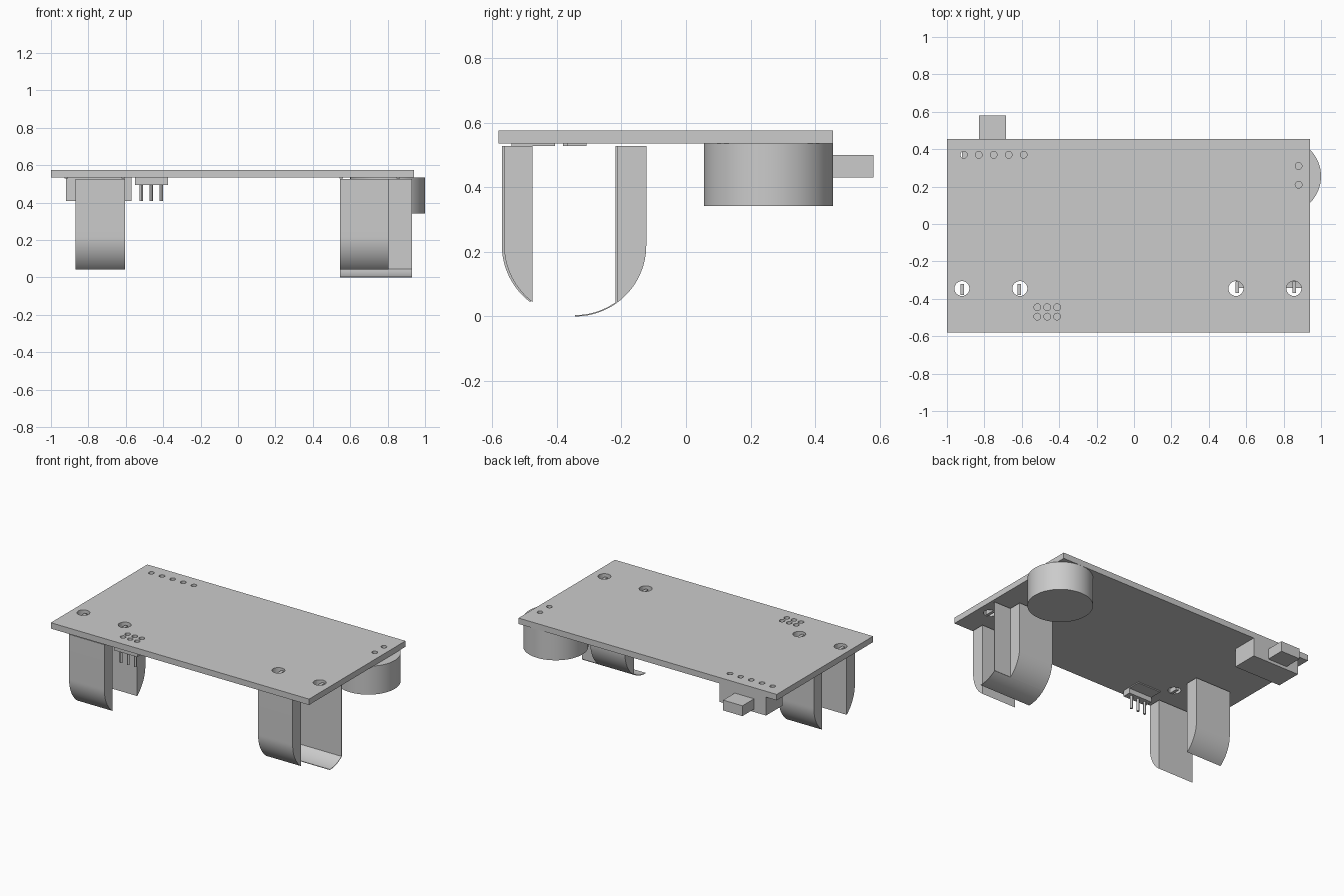
import bpy, bmesh, math
from mathutils import Matrix

cube = bpy.data.objects.get("Cube")
if cube:
    bpy.data.objects.remove(cube, do_unlink=True)

grey = bpy.data.materials.new("plain_grey")
grey.use_nodes = True
COLOR = (0.6, 0.6, 0.6, 1)
grey.diffuse_color = COLOR
grey.node_tree.nodes["Principled BSDF"].inputs["Base Color"].default_value = COLOR


def finish(name, bm, smooth=False):
    bmesh.ops.recalc_face_normals(bm, faces=bm.faces)
    mesh = bpy.data.meshes.new(name)
    bm.to_mesh(mesh)
    bm.free()
    mesh.materials.append(grey)
    obj = bpy.data.objects.new(name, mesh)
    bpy.context.collection.objects.link(obj)
    if smooth:
        bpy.ops.object.select_all(action='DESELECT')
        obj.select_set(True)
        bpy.context.view_layer.objects.active = obj
        bpy.ops.object.shade_smooth_by_angle(angle=math.radians(30))
    return obj


def box(name, x0, x1, y0, y1, z0, z1):
    bm = bmesh.new()
    place = Matrix.Translation(((x0 + x1) / 2, (y0 + y1) / 2, (z0 + z1) / 2))
    bmesh.ops.create_cube(bm, size=1, matrix=place @ Matrix.Diagonal((x1 - x0, y1 - y0, z1 - z0, 1)))
    return finish(name, bm)


def add_cylinder(bm, x, y, z0, z1, r, sides):
    bmesh.ops.create_cone(bm, cap_ends=True, segments=sides, radius1=r, radius2=r,
                          depth=z1 - z0, matrix=Matrix.Translation((x, y, (z0 + z1) / 2)))


def extrude_x(name, outline, x0, x1):
    """Sweep a (y, z) outline along x."""
    bm = bmesh.new()
    face = bm.faces.new([bm.verts.new((x0, y, z)) for y, z in outline])
    moved = bmesh.ops.extrude_face_region(bm, geom=[face])["geom"]
    verts = [v for v in moved if isinstance(v, bmesh.types.BMVert)]
    bmesh.ops.translate(bm, verts=verts, vec=(x1 - x0, 0, 0))
    return finish(name, bm, smooth=True)


# Circuit board with drilled holes
BOTTOM, TOP = 0.535, 0.575
CLIP_HOLES = [-0.92, -0.61, 0.545, 0.855]
board = box("circuit_board", -1, 0.94, -0.58, 0.455, BOTTOM, TOP)
holes = [(x, -0.345, 0.04) for x in CLIP_HOLES]
holes += [(-0.91 + 0.08 * i, 0.37, 0.018) for i in range(5)]
holes += [(0.88, y, 0.018) for y in (0.21, 0.31)]
holes += [(-0.517 + 0.053 * i, y, 0.018) for i in range(3) for y in (-0.445, -0.495)]
bm = bmesh.new()
for x, y, r in holes:
    add_cylinder(bm, x, y, 0.5, 0.6, r, 24)
cutter = finish("hole_cutter", bm)
cutter.hide_render = True
cut = board.modifiers.new("holes", 'BOOLEAN')
cut.operation, cut.solver, cut.object = 'DIFFERENCE', 'EXACT', cutter
bpy.ops.object.select_all(action='DESELECT')
board.select_set(True)
bpy.context.view_layer.objects.active = board
bpy.ops.object.modifier_apply(modifier=cut.name)
bpy.data.objects.remove(cutter, do_unlink=True)

# Round buzzer
bm = bmesh.new()
add_cylinder(bm, 0.8, 0.255, 0.342, BOTTOM, 0.2, 64)
finish("buzzer", bm, smooth=True)

# Slide switch
box("switch_body", -0.92, -0.57, 0.28, 0.455, 0.41, BOTTOM)
box("switch_lever", -0.83, -0.685, 0.455, 0.58, 0.43, 0.5)

# Pin header
box("header_plate", -0.55, -0.375, -0.54, -0.405, 0.528, BOTTOM)
box("header_strip", -0.55, -0.375, -0.545, -0.49, 0.495, 0.528)
for i in range(3):
    bm = bmesh.new()
    add_cylinder(bm, -0.517 + 0.053 * i, -0.515, 0.41, 0.495, 0.009, 12)
    finish(f"header_pin_{i + 1}", bm, smooth=True)

# Clips hugging a cylinder that runs along x
R, CLIP_TOP, INNER = 0.22, 0.527, 0.132


def arc(cy, start, end, r=R, steps=16):
    """Points on the clip circle; angle 0 is sideways, 90 degrees is straight down."""
    angles = [start + (end - start) * i / steps for i in range(steps + 1)]
    return [(cy + r * math.cos(a), R - r * math.sin(a)) for a in angles]


edge = math.acos(INNER / R)


def finger(name, cy, side, x0, x1):
    outline = [(INNER, CLIP_TOP), (R, CLIP_TOP)] + arc(0, 0, edge)
    extrude_x(name, [(cy + side * y, z) for y, z in outline], x0, x1)


RIGHT_Y, LEFT_Y = -0.35, -0.343
for label, cy, x0, x1 in (("right", RIGHT_Y, -0.87, -0.605), ("left", LEFT_Y, 0.545, 0.805)):
    finger(f"{label}_clip_front", cy, -1, x0, x1)
    finger(f"{label}_clip_back", cy, 1, x0, x1)

# Wide contact sheet and curved lip on the left clip
flat = LEFT_Y + INNER
box("contact_sheet", 0.545, 0.93, flat - 0.007, flat, 0.045, CLIP_TOP)
lip = arc(LEFT_Y, edge, math.pi / 2) + arc(LEFT_Y, math.pi / 2, edge, R - 0.004)
extrude_x("contact_lip", lip, 0.545, 0.93)

# Solder tabs seated in the large holes
for i, x in enumerate((-0.918, -0.613, 0.552, 0.857)):
    y = RIGHT_Y if x < 0 else LEFT_Y + 0.005
    box(f"solder_tab_{i + 1}", x - 0.01, x + 0.01, y - 0.03, y + 0.03, 0.528, 0.56)
